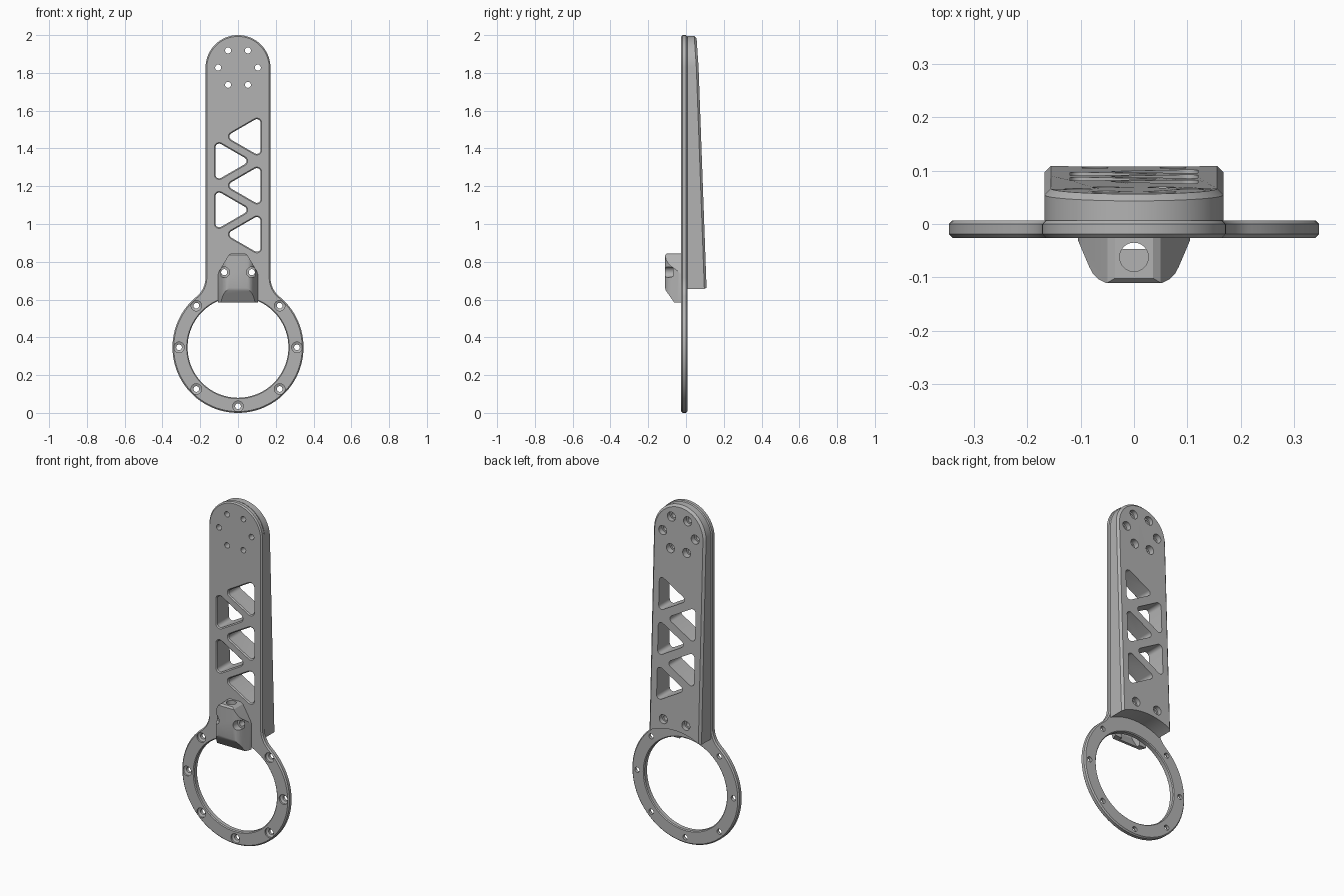
import bpy, bmesh
from math import pi, sin, cos, radians, sqrt, atan2

if "Cube" in bpy.data.objects:
    bpy.data.objects.remove(bpy.data.objects["Cube"])

metal = bpy.data.materials.new("plain grey")
metal.use_nodes = True
GREY = (0.45, 0.45, 0.45, 1)
metal.diffuse_color = GREY
metal.node_tree.nodes["Principled BSDF"].inputs["Base Color"].default_value = GREY

# Main dimensions
FRONT, BACK = -0.026, 0.007          # faces of the flat plate
RING_R, RING_Z, RING_IN = 0.347, 0.347, 0.267
HALF_W, FILLET = 0.172, 0.13
CREASE, DEEP = 1.17, 0.111           # where the rear beam starts to taper


def arc(cx, cz, r, a0, a1, n):
    return [(cx + r * cos(a0 + (a1 - a0) * i / n), cz + r * sin(a0 + (a1 - a0) * i / n))
            for i in range(n + 1)]


def circle(cx, cz, r, n=32):
    return arc(cx, cz, r, 0, 2 * pi, n)[:-1]


def mirrored(points):
    return points + [(-u, v) for u, v in reversed(points)]


def place(axis, u, v, w):
    return {"x": (w, u, v), "y": (u, w, v), "z": (u, v, w)}[axis]


def loft(bm, sections, axis="y"):
    """Closed solid through (depth, outline) sections; depth may depend on height."""
    rings = []
    for w, pts in sections:
        rings.append([bm.verts.new(place(axis, u, v, w(v) if callable(w) else w))
                      for u, v in pts])
    for a, b in zip(rings, rings[1:]):
        for i in range(len(a)):
            j = (i + 1) % len(a)
            bm.faces.new((a[i], a[j], b[j], b[i]))
    bm.faces.new(rings[0])
    bm.faces.new(rings[-1])


def solid(name, lofts, axis="y", crease=None):
    bm = bmesh.new()
    for sections in lofts:
        loft(bm, sections, axis)
    bmesh.ops.remove_doubles(bm, verts=bm.verts, dist=1e-5)
    if crease:
        bmesh.ops.bisect_plane(bm, geom=bm.verts[:] + bm.edges[:] + bm.faces[:],
                               plane_co=(0, 0, crease), plane_no=(0, 0, 1))
    bmesh.ops.recalc_face_normals(bm, faces=bm.faces)
    mesh = bpy.data.meshes.new(name)
    bm.to_mesh(mesh)
    bm.free()
    ob = bpy.data.objects.new(name, mesh)
    bpy.context.collection.objects.link(ob)
    return ob


def combine(ob, tool, operation="DIFFERENCE"):
    mod = ob.modifiers.new("cut", "BOOLEAN")
    mod.operation, mod.object, mod.solver = operation, tool, "EXACT"
    bpy.context.view_layer.update()
    dg = bpy.context.evaluated_depsgraph_get()
    mesh = bpy.data.meshes.new_from_object(ob.evaluated_get(dg))
    ob.modifiers.clear()
    ob.data = mesh
    bpy.data.objects.remove(tool)


def finish(ob):
    ob.data.materials.clear()
    ob.data.materials.append(metal)
    for o in bpy.context.selected_objects:
        o.select_set(False)
    ob.select_set(True)
    bpy.context.view_layer.objects.active = ob
    bpy.ops.object.shade_smooth_by_angle(angle=radians(25))


def keyhole(d):
    """Ring and arm outline, inset by d."""
    cx = HALF_W + FILLET
    rise = sqrt((RING_R + FILLET) ** 2 - cx ** 2)
    cz, t = RING_Z + rise, atan2(rise, cx)
    return (arc(0, 2 - HALF_W, HALF_W - d, 0, pi, 32)
            + arc(-cx, cz, FILLET + d, 0, -t, 10)
            + arc(0, RING_Z, RING_R - d, pi - t, 2 * pi + t, 72)
            + arc(cx, cz, FILLET + d, pi + t, pi, 10))


def arm(d):
    """Rear beam outline, inset by d."""
    return arc(0, 2 - HALF_W, 0.168 - d, 0, pi, 32) + [(d - 0.168, 0.6), (0.168 - d, 0.6)]


def triangle(side, z, d):
    """Rounded equilateral opening, grown by d."""
    pts = []
    for k in (60, 180, 300):
        a = radians(k)
        pts += arc(0.058 + 0.083 * cos(a), z + 0.083 * sin(a), 0.02 + d,
                   a - pi / 3, a + pi / 3, 6)
    return [(side * u, v) for u, v in pts]


def stepped_hole(x, z, steps):
    return [(y, circle(x, z, r)) for y, r in steps]


def taper(z):
    return DEEP - 0.056 * max(0, z - CREASE) / (2 - CREASE)


# Shared hole positions
windows = [(1 if i % 2 == 0 else -1, 1.463 - 0.1295 * i) for i in range(5)]
top_holes = [(0.105 * cos(i * pi / 3), 1.828 + 0.105 * sin(i * pi / 3)) for i in range(6)]
clamp_holes = [(-0.073, 0.745), (0.073, 0.745)]
rim_holes = [(0.312 * cos(i * pi / 4), RING_Z + 0.312 * sin(i * pi / 4))
             for i in range(8) if i != 2]

# Flat plate with ring, chamfered on both faces
c = 0.007
plate = solid("ring_plate", [[(FRONT, keyhole(c)), (FRONT + c, keyhole(0)),
                              (BACK - c, keyhole(0)), (BACK, keyhole(c))]])
cuts = [[(y, circle(0, RING_Z, r, 96)) for y, r in
         ((FRONT - c, RING_IN + 0.012), (FRONT + 0.005, RING_IN),
          (BACK - 0.005, RING_IN), (BACK + c, RING_IN + 0.012))]]
cuts += [[(y, triangle(s, z, d)) for y, d in
          ((FRONT - 0.006, 0.012), (FRONT + 0.006, 0), (0.03, 0))] for s, z in windows]
cuts += [stepped_hole(x, z, ((-0.05, 0.016), (0.03, 0.016))) for x, z in top_holes + clamp_holes]
cuts += [stepped_hole(x, z, ((-0.05, 0.028), (-0.016, 0.028), (-0.01, 0.015), (0.03, 0.015)))
         for x, z in rim_holes]
combine(plate, solid("plate_cutter", cuts))
finish(plate)

# Tapered rear beam
b = 0.012
beam = solid("rear_beam", [[(BACK, arm(0)), (lambda z: taper(z) - b, arm(0)), (taper, arm(b))]],
             crease=CREASE)
combine(beam, solid("ring_clearance", [[(-0.1, circle(0, RING_Z, 0.352, 96)),
                                        (0.2, circle(0, RING_Z, 0.352, 96))]]))
cuts = [[(y, triangle(s, z, 0)) for y in (-0.02, 0.2)] for s, z in windows]
cuts += [stepped_hole(x, z, ((-0.02, 0.016), (0.035, 0.016), (0.035, 0.026), (0.2, 0.026)))
         for x, z in top_holes]
cuts += [stepped_hole(x, z, ((-0.02, 0.016), (0.08, 0.016), (0.08, 0.026), (0.2, 0.026)))
         for x, z in clamp_holes]
combine(beam, solid("beam_cutter", cuts))
finish(beam)

# Front cable block: plan, front and side shapes intersected
plan = mirrored([(0.107, FRONT), (0.084, -0.08), (0.077, -0.093), (0.066, -0.104),
                 (0.054, -0.11), (0.044, DEEP * -1)])
face = mirrored([(0.105, 0.585), (0.105, 0.735), (0.1, 0.75), (0.05, 0.836), (0.036, 0.845)])
side = [(0, 0.585), (-0.063, 0.585), (-0.107, 0.648), (-DEEP, 0.662),
        (-DEEP, 0.835), (-0.102, 0.845), (0, 0.845)]
block = solid("cable_block", [[(0.5, plan), (0.9, plan)]], "z")
combine(block, solid("face_shape", [[(-0.2, face), (0.1, face)]]), "INTERSECT")
combine(block, solid("side_shape", [[(-0.2, side), (0.2, side)]], "x"), "INTERSECT")
# Screw recesses, lower cavity and cable entry
combine(block, solid("screw_cutter", [
    stepped_hole(x, z, ((-0.2, 0.028), (-0.068, 0.028), (-0.068, 0.016), (0.03, 0.016)))
    for x, z in clamp_holes]))
cavity = [(0, 0.55), (-0.047, 0.55), (-0.047, 0.585), (-0.09, 0.655), (-0.09, 0.71), (0, 0.71)]
combine(block, solid("cavity_cutter", [[(-0.06, cavity), (0.06, cavity)]], "x"))
entry = circle(0, -0.062, 0.027)
combine(block, solid("entry_cutter", [[(0.69, entry), (0.9, entry)]], "z"))
finish(block)
